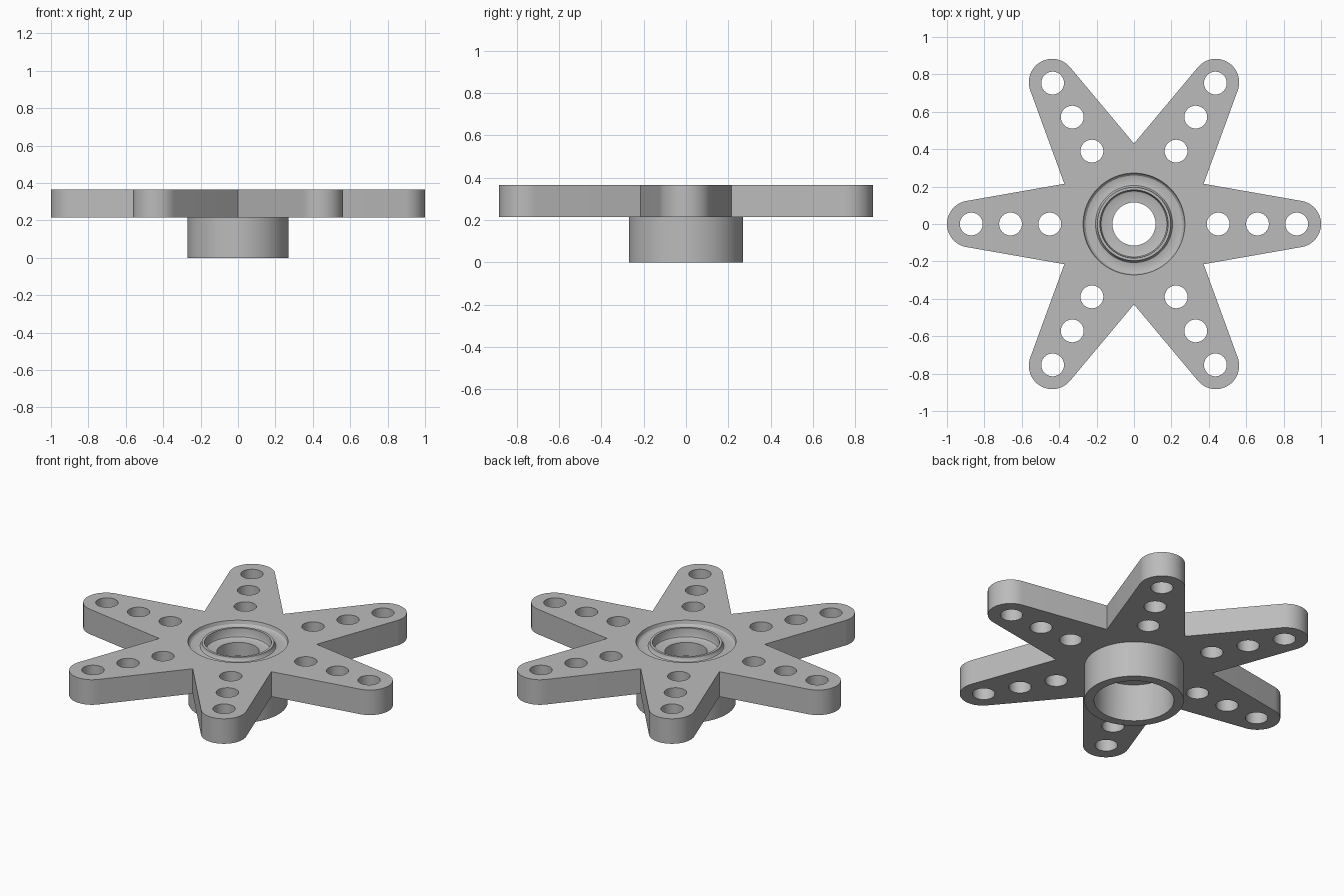
import bpy, bmesh
from math import sin, cos, radians, pi, tau
from mathutils import Matrix, Vector

cube = bpy.data.objects.get("Cube")
if cube:
    bpy.data.objects.remove(cube, do_unlink=True)

PLATE_BOTTOM, PLATE_TOP = 0.215, 0.365
ARMS = 6

grey = bpy.data.materials.new("machined_grey")
grey.use_nodes = True
grey.diffuse_color = (0.5, 0.5, 0.5, 1)
grey.node_tree.nodes["Principled BSDF"].inputs["Base Color"].default_value = (0.5, 0.5, 0.5, 1)


def make_object(name, bm):
    bmesh.ops.recalc_face_normals(bm, faces=bm.faces)
    mesh = bpy.data.meshes.new(name)
    bm.to_mesh(mesh)
    bm.free()
    mesh.materials.append(grey)
    obj = bpy.data.objects.new(name, mesh)
    bpy.context.collection.objects.link(obj)
    return obj


def lathe(name, profile, steps=96):
    """Spin a half profile of (radius, height) points about z."""
    bm = bmesh.new()
    verts = [bm.verts.new((r, 0, z)) for r, z in profile]
    edges = [bm.edges.new(pair) for pair in zip(verts, verts[1:])]
    bmesh.ops.spin(bm, geom=verts + edges, cent=(0, 0, 0), axis=(0, 0, 1),
                   angle=tau, steps=steps, use_merge=True)
    bmesh.ops.remove_doubles(bm, verts=bm.verts, dist=0.0001)
    return make_object(name, bm)


def combine(target, tool, operation):
    """Apply a boolean and discard the helper."""
    mod = target.modifiers.new(operation.lower(), "BOOLEAN")
    mod.operation, mod.solver, mod.object = operation, "EXACT", tool
    bpy.context.view_layer.objects.active = target
    bpy.ops.object.modifier_apply(modifier=mod.name)
    bpy.data.objects.remove(tool, do_unlink=True)


# Star plate: tapered arms with rounded tips, meeting at notches
outline = []
for arm in range(ARMS):
    turn = Matrix.Rotation(arm * tau / ARMS, 3, "Z")
    for step in range(25):
        a = radians(-80 + step * 160 / 24)
        outline.append(turn @ Vector((0.875 + 0.125 * cos(a), 0.125 * sin(a), PLATE_BOTTOM)))
    outline.append(turn @ Vector((0.43 * cos(pi / 6), 0.43 * sin(pi / 6), PLATE_BOTTOM)))
bm = bmesh.new()
face = bm.faces.new([bm.verts.new(p) for p in outline])
top = bmesh.ops.extrude_face_region(bm, geom=[face])
bmesh.ops.translate(bm, vec=(0, 0, PLATE_TOP - PLATE_BOTTOM),
                    verts=[v for v in top["geom"] if isinstance(v, bmesh.types.BMVert)])
body = make_object("star_arm_hub", bm)

# Hub sleeve under the plate
hub = lathe("hub_sleeve", [(0, 0), (0.27, 0), (0.27, 0.3), (0, 0.3)])
combine(body, hub, "UNION")

# Stepped bore from below, dished seat and rounded ring groove from above
bore = lathe("bore_cutter", [
    (0, -0.1), (0.217, -0.1), (0.217, 0.225), (0.115, 0.225), (0.115, 0.305),
    (0.165, 0.305), (0.176, 0.31), (0.18, 0.32), (0.182, 0.36), (0.196, 0.36),
    (0.199, 0.345), (0.206, 0.337), (0.218, 0.334), (0.246, 0.334),
    (0.259, 0.337), (0.267, 0.345), (0.272, 0.365), (0.272, 0.5), (0, 0.5)])
combine(body, bore, "DIFFERENCE")

# Three round holes along every arm
bm = bmesh.new()
for arm in range(ARMS):
    turn = Matrix.Rotation(arm * tau / ARMS, 4, "Z")
    for distance in (0.45, 0.66, 0.87):
        bmesh.ops.create_cone(bm, cap_ends=True, segments=40, radius1=0.061, radius2=0.061,
                              depth=0.6, matrix=turn @ Matrix.Translation((distance, 0, 0.3)))
combine(body, make_object("hole_cutter", bm), "DIFFERENCE")

# Smooth round walls, crisp rims
bpy.ops.object.select_all(action="DESELECT")
body.select_set(True)
bpy.context.view_layer.objects.active = body
bpy.ops.object.shade_smooth_by_angle(angle=radians(30))
